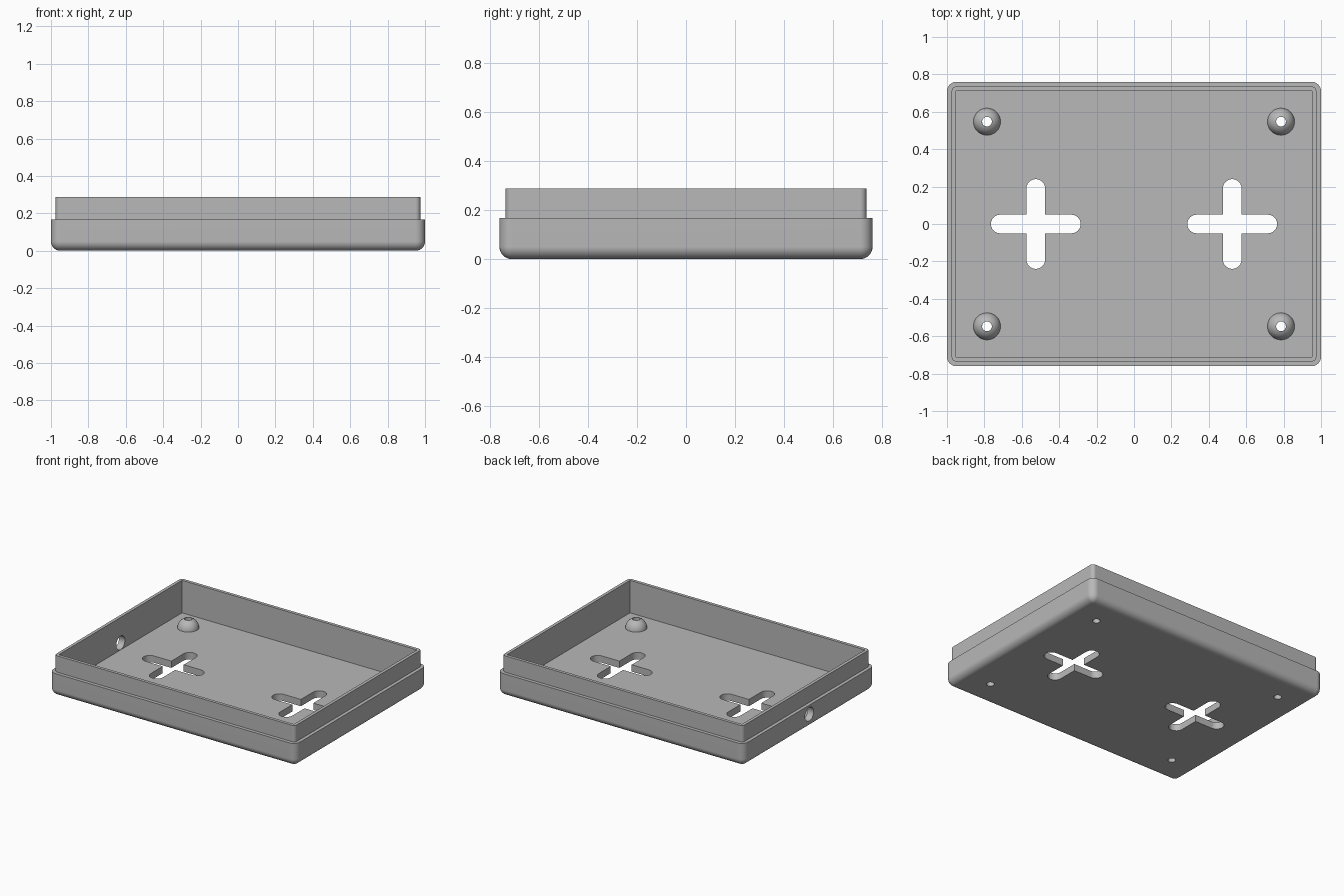
import bpy, bmesh
from math import sin, cos, pi, radians
from mathutils import Matrix

default_cube = bpy.data.objects.get("Cube")
if default_cube:
    bpy.data.objects.remove(default_cube, do_unlink=True)

HALF_X, HALF_Y = 1.0, 0.76
CORNER = 0.05
LEDGE_Z, TOP_Z, FLOOR_Z = 0.168, 0.288, 0.05
POST_X, POST_Y = 0.786, 0.547

grey = bpy.data.materials.new("plain_grey")
grey.use_nodes = True
grey.diffuse_color = (0.48, 0.48, 0.48, 1)
grey.node_tree.nodes["Principled BSDF"].inputs["Base Color"].default_value = (0.48, 0.48, 0.48, 1)


def finish(name, bm):
    bmesh.ops.recalc_face_normals(bm, faces=bm.faces)
    mesh = bpy.data.meshes.new(name)
    bm.to_mesh(mesh)
    bm.free()
    mesh.materials.append(grey)
    obj = bpy.data.objects.new(name, mesh)
    bpy.context.collection.objects.link(obj)
    return obj


def activate(obj):
    bpy.ops.object.select_all(action="DESELECT")
    obj.select_set(True)
    bpy.context.view_layer.objects.active = obj


def bridge(bm, a, b):
    n = len(a)
    for i in range(n):
        bm.faces.new((a[i], a[(i + 1) % n], b[(i + 1) % n], b[i]))


def rounded_rect(hx, hy, r, steps=6):
    """Outline points of a rounded rectangle, counter-clockwise."""
    pts = []
    for q, (sx, sy) in enumerate(((1, 1), (-1, 1), (-1, -1), (1, -1))):
        for i in range(steps + 1):
            a = (q + i / steps) * pi / 2
            pts.append((sx * (hx - r) + r * cos(a), sy * (hy - r) + r * sin(a)))
    return pts


def loft(name, sections):
    """Closed solid through (half x, half y, corner radius, z) sections."""
    bm = bmesh.new()
    rings = [[bm.verts.new((x, y, z)) for x, y in rounded_rect(hx, hy, r)]
             for hx, hy, r, z in sections]
    for a, b in zip(rings, rings[1:]):
        bridge(bm, a, b)
    bm.faces.new(rings[0])
    bm.faces.new(rings[-1])
    return finish(name, bm)


def cut(target, cutter):
    cutter.hide_render = True
    activate(target)
    mod = target.modifiers.new("cut", "BOOLEAN")
    mod.operation, mod.solver, mod.object = "DIFFERENCE", "EXACT", cutter
    bpy.ops.object.modifier_apply(modifier=mod.name)
    bpy.data.objects.remove(cutter, do_unlink=True)


def cylinder(name, radius, depth, matrix):
    bm = bmesh.new()
    bmesh.ops.create_cone(bm, cap_ends=True, segments=32, radius1=radius,
                          radius2=radius, depth=depth, matrix=matrix)
    return finish(name, bm)


# Tray: rounded bottom edge, outer wall, ledge, raised lip, inner wall, floor
profile = [(CORNER * (1 - sin(a)), CORNER * (1 - cos(a)))
           for a in (i * pi / 16 for i in range(9))]
profile += [(0, LEDGE_Z), (0.025, LEDGE_Z), (0.025, TOP_Z), (0.048, TOP_Z), (0.048, FLOOR_Z)]
tray = loft("tray", [(HALF_X - d, HALF_Y - d, max(CORNER - d, 0.002), z) for d, z in profile])

# Cross-shaped hanging slots
for x in (-0.525, 0.525):
    for hx, hy in ((0.24, 0.05), (0.05, 0.24)):
        slot = loft("slot_cutter", [(hx, hy, 0.0499, z) for z in (-0.1, 0.15)])
        slot.data.transform(Matrix.Translation((x, 0, 0)))
        cut(tray, slot)

# Screw holes through the floor
for x in (-POST_X, POST_X):
    for y in (-POST_Y, POST_Y):
        cut(tray, cylinder("screw_cutter", 0.026, 0.3, Matrix.Translation((x, y, 0))))

# Cable hole through the right wall
cut(tray, cylinder("cable_cutter", 0.05, 0.2,
                   Matrix.Translation((-HALF_X, 0, 0.102)) @ Matrix.Rotation(pi / 2, 4, "Y")))


# Domed standoffs with a bore
def standoff(name, x, y, radius=0.073, bore=0.026, segments=32, steps=8):
    bm = bmesh.new()
    centre = FLOOR_Z - 0.004
    outline = []
    for i in range(steps + 1):
        a = i / steps * radians(69.1)
        outline.append((radius * cos(a), centre + radius * sin(a)))
    outline.append((bore, centre))
    rings = [[bm.verts.new((x + r * cos(t), y + r * sin(t), z))
              for t in (2 * pi * k / segments for k in range(segments))]
             for r, z in outline]
    for i, ring in enumerate(rings):
        bridge(bm, ring, rings[(i + 1) % len(rings)])
    return finish(name, bm)


parts = [tray]
for side, x in (("left", POST_X), ("right", -POST_X)):
    for end, y in (("front", -POST_Y), ("back", POST_Y)):
        parts.append(standoff(f"{end}_{side}_standoff", x, y))

for obj in parts:
    activate(obj)
    bpy.ops.object.shade_smooth_by_angle(angle=radians(30))
    weighted = obj.modifiers.new("weighted_normals", "WEIGHTED_NORMAL")
    weighted.keep_sharp = True
